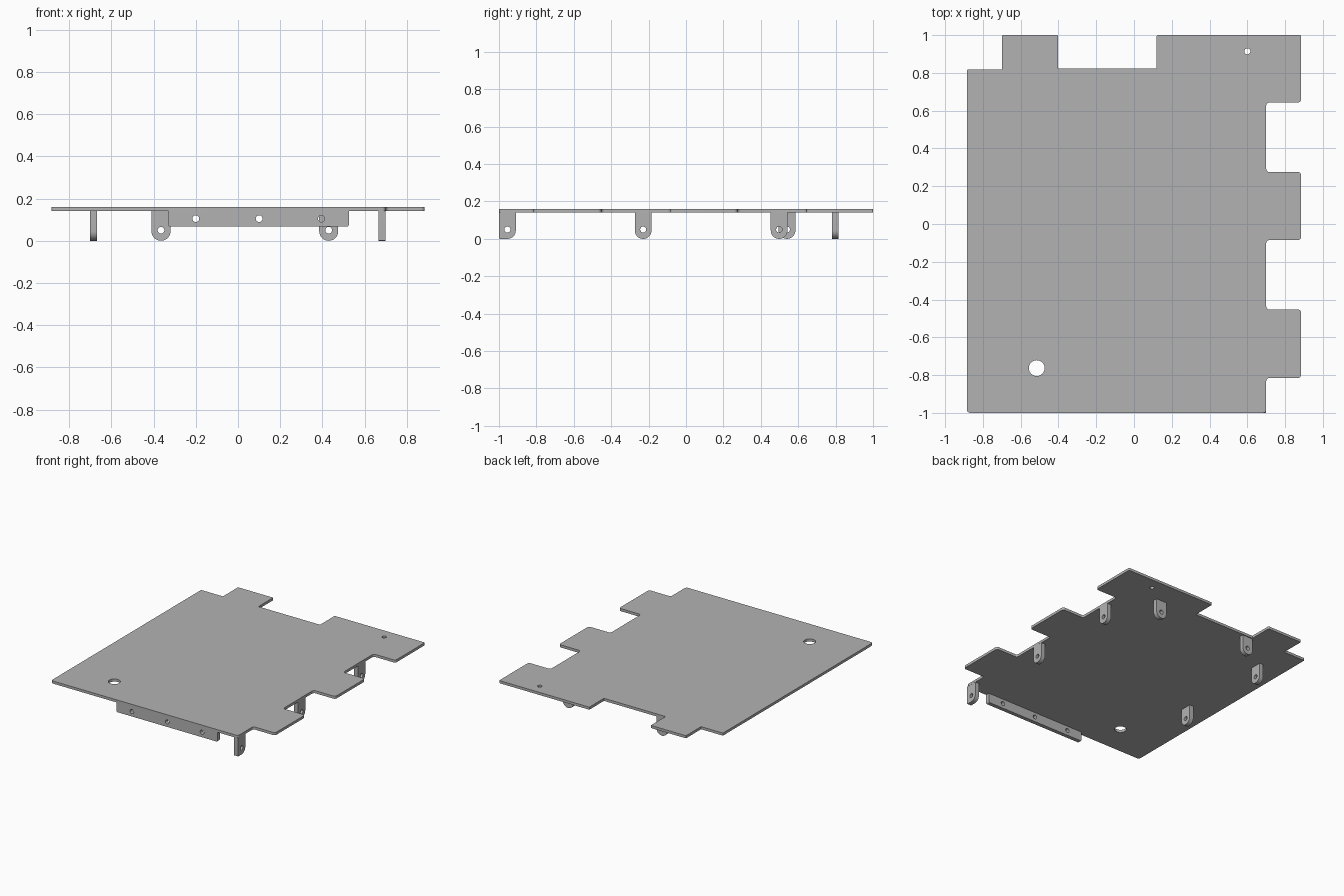
import bpy
from math import pi, cos, sin
from mathutils import Vector, Matrix

cube = bpy.data.objects.get("Cube")
if cube:
    bpy.data.objects.remove(cube)

metal = bpy.data.materials.new("grey metal")
metal.use_nodes = True
GREY = (0.45, 0.45, 0.45, 1)
metal.diffuse_color = GREY
metal.node_tree.nodes["Principled BSDF"].inputs["Base Color"].default_value = GREY


def circle(x, y, r, n=24):
    return [(x + r * cos(2 * pi * i / n), y + r * sin(2 * pi * i / n)) for i in range(n)]


def rounded(corners, steps=8):
    """Outline from (x, y, radius) corners, all right angles."""
    out = []
    for i, (x, y, r) in enumerate(corners):
        p = Vector((x, y))
        a = (Vector(corners[i - 1][:2]) - p).normalized() * r
        b = (Vector(corners[(i + 1) % len(corners)][:2]) - p).normalized() * r
        if r == 0:
            out.append(p)
            continue
        for k in range(steps + 1):
            t = pi / 2 * k / steps
            out.append(p + a * (1 - sin(t)) + b * (1 - cos(t)))
    return out


def sheet(name, outline, holes, thickness, matrix):
    """Flat plate with round holes, centred on its own mid plane."""
    curve = bpy.data.curves.new(name, "CURVE")
    curve.dimensions = "2D"
    curve.fill_mode = "BOTH"
    curve.extrude = thickness / 2
    for loop in [outline] + [circle(*h) for h in holes]:
        spline = curve.splines.new("POLY")
        spline.points.add(len(loop) - 1)
        for point, co in zip(spline.points, loop):
            point.co = (co[0], co[1], 0, 1)
        spline.use_cyclic_u = True
    obj = bpy.data.objects.new(name, curve)
    bpy.context.collection.objects.link(obj)
    obj.matrix_world = matrix
    bpy.ops.object.select_all(action="DESELECT")
    obj.select_set(True)
    bpy.context.view_layer.objects.active = obj
    bpy.ops.object.convert(target="MESH")
    obj = bpy.context.object
    obj.data.materials.clear()
    obj.data.materials.append(metal)
    bpy.ops.object.shade_smooth_by_angle()
    return obj


# Orientations: local x along world x or y, local y up
FACE_FRONT = Matrix.Rotation(pi / 2, 4, "X")
FACE_SIDE = Matrix.Rotation(pi / 2, 4, "Z") @ FACE_FRONT

# Main plate with tabs on the back and left side
S, R = 0.006, 0.018
panel = [(-0.885, -1, R), (0.70, -1, R), (0.70, -0.815, R), (0.885, -0.815, R),
         (0.885, -0.453, R), (0.70, -0.453, R), (0.70, -0.085, R), (0.885, -0.085, R),
         (0.885, 0.275, R), (0.70, 0.275, R), (0.70, 0.643, R), (0.885, 0.643, R),
         (0.885, 1, S), (0.12, 1, S), (0.12, 0.822, 0), (-0.402, 0.822, 0),
         (-0.402, 1, S), (-0.70, 1, S), (-0.70, 0.817, 0), (-0.885, 0.817, S)]
sheet("top_plate", rounded(panel), [(-0.515, -0.763, 0.042), (0.6, 0.914, 0.016)],
      0.02, Matrix.Translation((0, 0, 0.15)))

# Front flange with three holes
flange = [(-0.33, 0.067, 0.008), (0.525, 0.067, 0.008), (0.525, 0.142, 0), (-0.33, 0.142, 0)]
sheet("front_flange", rounded(flange), [(x, 0.105, 0.016) for x in (-0.2, 0.1, 0.395)],
      0.03, Matrix.Translation((0, -0.985, 0)) @ FACE_FRONT)

# Hanging lugs with rounded ends
W, LUG = 0.045, 0.033


def lug(name, x, y, turn, front_radius=W):
    shape = [(-W, 0, front_radius), (W, 0, W), (W, 0.142, 0), (-W, 0.142, 0)]
    sheet(name, rounded(shape), [(0, 0.05, 0.016)], LUG, Matrix.Translation((x, y, 0)) @ turn)


lug("left_front_lug", 0.683, -0.955, FACE_SIDE, 0.004)
lug("left_middle_lug", 0.683, -0.229, FACE_SIDE)
lug("left_rear_lug", 0.683, 0.498, FACE_SIDE)
lug("right_middle_lug", -0.685, -0.229, FACE_SIDE)
lug("right_rear_lug", -0.685, 0.54, FACE_SIDE)
lug("back_left_lug", 0.43, 0.798, FACE_FRONT)
lug("back_right_lug", -0.365, 0.798, FACE_FRONT)
